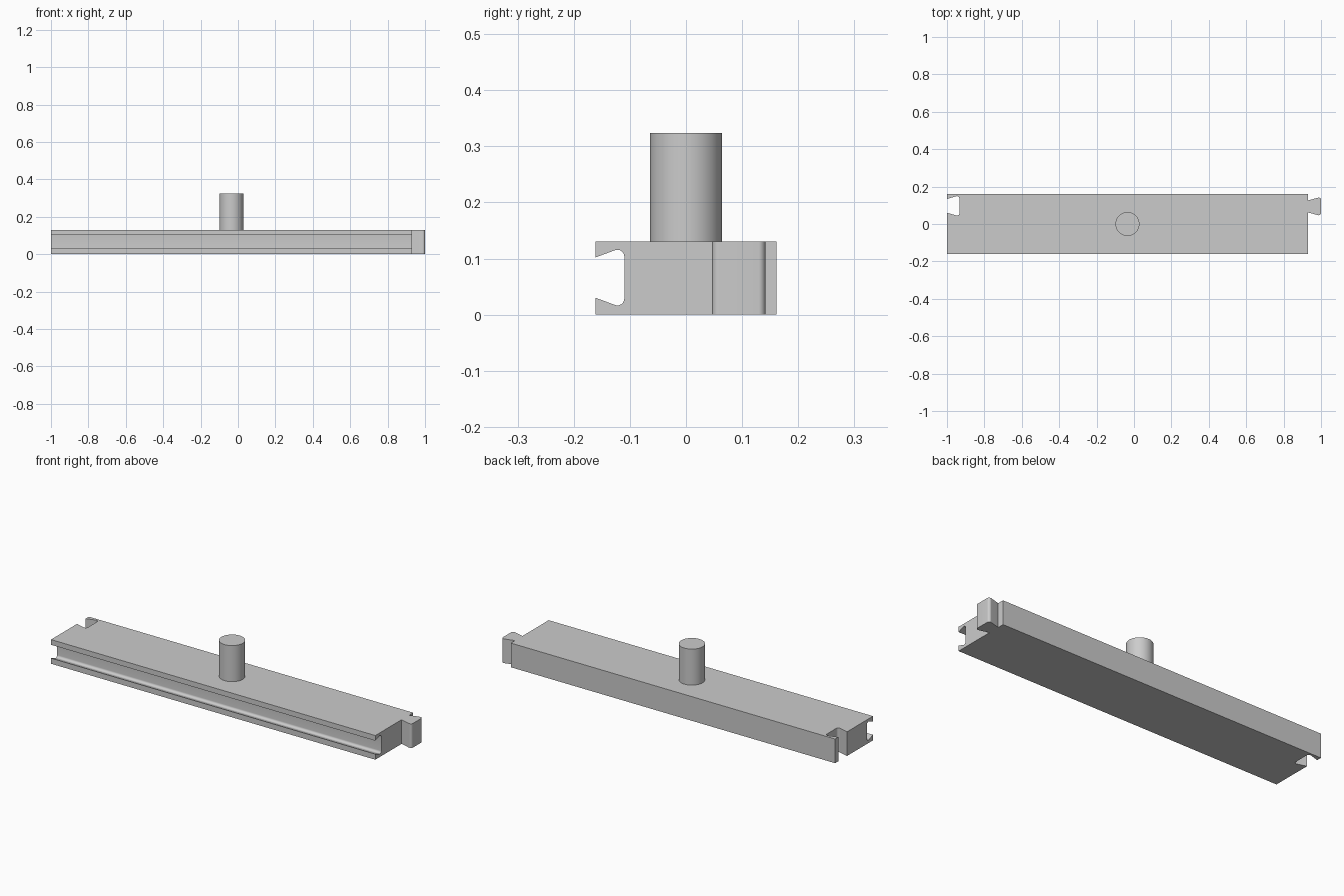
import bpy
import math
from mathutils import Matrix, Vector

cube = bpy.data.objects.get("Cube")
if cube:
    bpy.data.objects.remove(cube, do_unlink=True)

LENGTH_LEFT, LENGTH_RIGHT = -1.0, 0.93
HALF_WIDTH, HEIGHT = 0.161, 0.13
TAB_Y, SLOT_Y = 0.094, 0.097     # centre lines of the end joints

grey = bpy.data.materials.new("plain grey")
grey.use_nodes = True
colour = (0.6, 0.6, 0.6, 1)
grey.diffuse_color = colour
grey.node_tree.nodes["Principled BSDF"].inputs["Base Color"].default_value = colour


def round_corner(before, corner, after, radius, steps=6):
    """Points of an arc that rounds one corner of a profile."""
    p, c, n = Vector(before), Vector(corner), Vector(after)
    a, b = (p - c).normalized(), (n - c).normalized()
    half = a.angle(b) / 2
    centre = c + (a + b).normalized() * radius / math.sin(half)
    start = c + a * radius / math.tan(half) - centre
    end = c + b * radius / math.tan(half) - centre
    arc = [start.lerp(end, i / steps).normalized() * radius for i in range(steps + 1)]
    return [tuple(centre + v) for v in arc]


def dovetail(mouth, flare, depth, radius):
    """Flared joint outline: x is depth, y is across, from -y to +y."""
    pts = [(0, -mouth), (depth, -flare), (depth, flare), (0, mouth)]
    return ([pts[0]] + round_corner(*pts[0:3], radius)
            + round_corner(*pts[1:4], radius) + [pts[3]])


def extrude(name, outline, depth, matrix=Matrix()):
    """Prism from a flat outline, extruded along its local z."""
    n = len(outline)
    verts = [(x, y, z) for z in (0, depth) for x, y in outline]
    faces = [tuple(reversed(range(n))), tuple(range(n, 2 * n))]
    faces += [(i, (i + 1) % n, (i + 1) % n + n, i + n) for i in range(n)]
    mesh = bpy.data.meshes.new(name)
    mesh.from_pydata(verts, [], faces)
    mesh.transform(matrix)
    mesh.materials.append(grey)
    obj = bpy.data.objects.new(name, mesh)
    bpy.context.collection.objects.link(obj)
    return obj


# Bar outline seen from above, with a tab on one end and a slot on the other
tab = [(LENGTH_RIGHT + x, TAB_Y + y) for x, y in dovetail(0.032, 0.051, 0.07, 0.012)]
slot = [(LENGTH_LEFT + x, SLOT_Y + y) for x, y in dovetail(0.037, 0.056, 0.066, 0.012)]
outline = [(LENGTH_LEFT, -HALF_WIDTH), (LENGTH_RIGHT, -HALF_WIDTH)] + tab
outline += [(LENGTH_RIGHT, HALF_WIDTH), (LENGTH_LEFT, HALF_WIDTH)] + slot[::-1]
bar = extrude("bar", outline, HEIGHT)

# Flared groove along the whole front; the profile reaches past the face
profile = [(-0.02, -0.036)] + dovetail(0.036, 0.055, 0.051, 0.012) + [(-0.02, 0.036)]
to_front = Matrix(((0, 0, 1, -1.1), (1, 0, 0, -HALF_WIDTH),
                   (0, 1, 0, HEIGHT / 2 + 0.001), (0, 0, 0, 1)))
cutter = extrude("groove_cutter", profile, 2.2, to_front)
cutter.hide_render = True

cut = bar.modifiers.new("groove", 'BOOLEAN')
cut.operation = 'DIFFERENCE'
cut.solver = 'EXACT'
cut.object = cutter
bpy.ops.object.select_all(action='DESELECT')
bar.select_set(True)
bpy.context.view_layer.objects.active = bar
bpy.ops.object.modifier_apply(modifier=cut.name)
bpy.data.objects.remove(cutter, do_unlink=True)
bpy.ops.object.shade_smooth_by_angle(angle=math.radians(30))

# Round peg standing on the bar
bpy.ops.mesh.primitive_cylinder_add(vertices=64, radius=0.064, depth=0.194,
                                    location=(-0.035, 0, HEIGHT + 0.097))
peg = bpy.context.object
peg.name = "peg"
peg.data.materials.append(grey)
bpy.ops.object.shade_smooth_by_angle(angle=math.radians(30))
